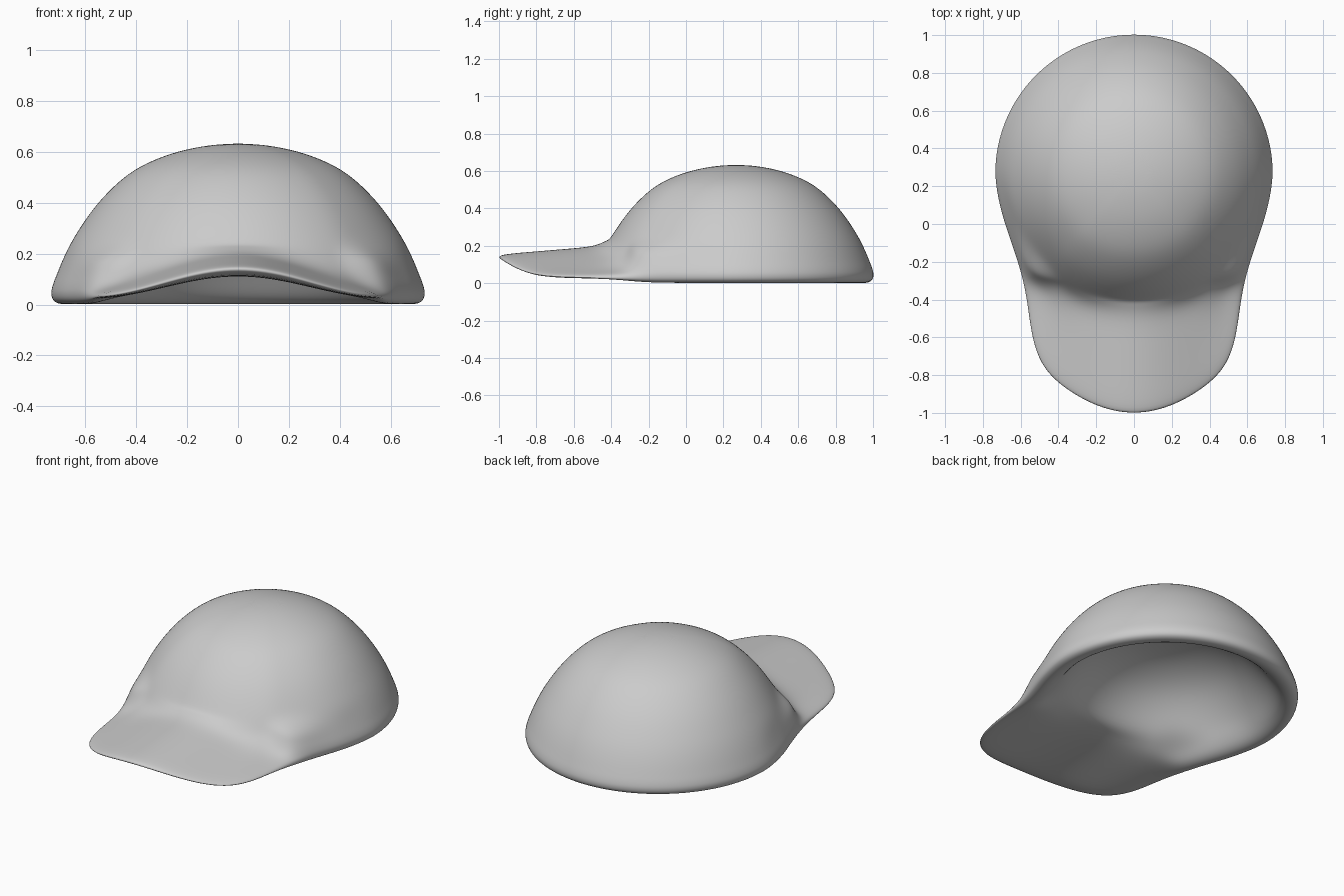
import bpy, bmesh, math

if "Cube" in bpy.data.objects:
    bpy.data.objects.remove(bpy.data.objects["Cube"])

CY = 0.268     # crown centre in y
N = 72         # sections around the crown

# plan outline of the front right quarter, from brim tip back to crown side
outline = [(0, -1), (.1, -.99), (.2, -.96), (.3, -.91), (.4, -.845), (.49, -.76), (.53, -.66),
           (.548, -.5), (.566, -.36), (.61, -.2), (.655, -.07), (.708, .1), (.735, .268)]
polar = [(math.atan2(y - CY, x), math.hypot(x, y - CY)) for x, y in outline]

# crown profile (radius, height), lower edge profile where there is no brim, inner hollow
crown = [(.1, .628), (.19, .613), (.28, .589), (.385, .545), (.465, .489), (.555, .398), (.622, .302), (.662, .235)]
hem = [(.693, .17), (.715, .115), (.727, .085), (.734, .06), (.736, .042),
       (.731, .016), (.705, .001), (.67, .002), (.63, .022), (.59, .07)]
hollow = [(.55, .125), (.48, .205), (.4, .28), (.31, .335), (.2, .375), (.1, .39)]


def outline_radius(a):
    a = math.asin(math.sin(a))
    if a >= 0:
        return .735
    for (a0, r0), (a1, r1) in zip(polar, polar[1:]):
        if a <= a1 + 1e-9:
            return r0 + (r1 - r0) * (a - a0) / (a1 - a0)
    return .735


def arch(x):
    return (1 + math.cos(math.pi * min(abs(x) / .58, 1))) / 2


def crown_height(r):
    pts = crown[4:] + hem[:4] + [(.78, -.2), (2, -2)]
    for (r0, z0), (r1, z1) in zip(pts, pts[1:]):
        if r <= r1:
            return z0 + (z1 - z0) * (r - r0) / (r1 - r0)


def soft_max(a, b, k=.12):
    h = max(k - abs(a - b), 0) / k
    return max(a, b) + h * h * k / 4


def brim_points(R, c):
    """Section of the brim: over the top, round the lip, back underneath."""
    r0 = .695
    pts = []
    for f in (0, .11, .36, .72, .95):
        r = r0 + f * (R - r0)
        sheet = .042 + .115 * arch(r * c) + .045 * (1 - f)
        pts.append((r, soft_max(crown_height(r / 1.02), sheet)))
    k = arch(R * c)
    pts.append((R + .008 + .014 * k, .03 + .115 * k))
    for f in (.95, .5, .02):
        r = r0 + f * (R - r0)
        pts.append((r, .022 + .09 * arch(r * c)))
    pts.append((.62, .06 + .06 * arch(.62 * c)))
    return pts


def section(a, R):
    t = min(max((R - .735) / .2, 0), 1)
    w = t * t * (3 - 2 * t)
    s = 1 + .02 * w
    outer = [(r * s, z) for r, z in crown]
    low = [(h[0] * R / .735 * (1 - w) + b[0] * w, h[1] * (1 - w) + b[1] * w)
           for h, b in zip(hem, brim_points(R, math.cos(a)))]
    return outer + low + hollow


angles = [-math.pi / 2 + 2 * math.pi * i / N for i in range(N)]
radii = [outline_radius(a) for a in angles]
radii = [(radii[i - 1] + 4 * radii[i] + radii[(i + 1) % N]) / 6 for i in range(N)]

# cap shell: sections joined around, closed at the outer and inner apex
bm = bmesh.new()
rows = [[bm.verts.new((r * math.cos(a), CY + r * math.sin(a), z)) for r, z in section(a, R)]
        for a, R in zip(angles, radii)]
top = bm.verts.new((0, CY, .633))
under = bm.verts.new((0, CY, .395))
for i in range(N):
    p, q = rows[i], rows[(i + 1) % N]
    bm.faces.new((top, p[0], q[0]))
    for j in range(len(p) - 1):
        bm.faces.new((p[j], p[j + 1], q[j + 1], q[j]))
    bm.faces.new((under, q[-1], p[-1]))
bmesh.ops.recalc_face_normals(bm, faces=bm.faces)
for f in bm.faces:
    f.smooth = True
mesh = bpy.data.meshes.new("cap")
bm.to_mesh(mesh)
bm.free()
cap = bpy.data.objects.new("cap", mesh)
bpy.context.collection.objects.link(cap)
sub = cap.modifiers.new("smooth", 'SUBSURF')
sub.levels = sub.render_levels = 2
